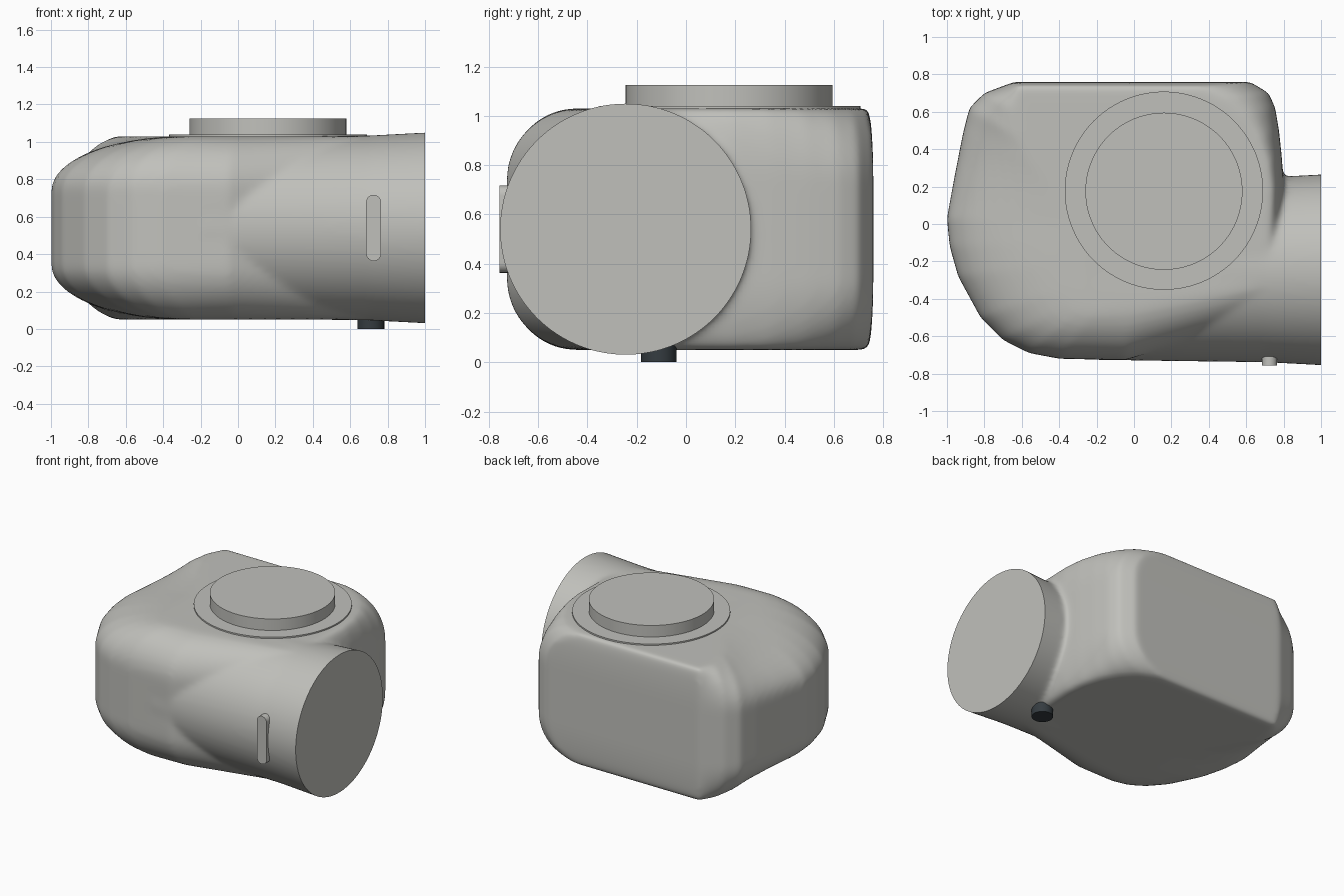
import bpy, bmesh, math
from mathutils import Vector, Matrix

if "Cube" in bpy.data.objects:
    bpy.data.objects.remove(bpy.data.objects["Cube"])

MID = 0.54  # height of the horizontal symmetry plane


def material(name, rgb):
    m = bpy.data.materials.new(name)
    m.diffuse_color = (*rgb, 1)
    m.use_nodes = True
    m.node_tree.nodes["Principled BSDF"].inputs["Base Color"].default_value = m.diffuse_color
    return m


GREY = material("casing grey", (0.53, 0.53, 0.50))
DARK = material("dark plug", (0.035, 0.045, 0.052))


def make(name, bm, mat):
    bmesh.ops.recalc_face_normals(bm, faces=bm.faces)
    me = bpy.data.meshes.new(name)
    bm.to_mesh(me)
    bm.free()
    ob = bpy.data.objects.new(name, me)
    bpy.context.collection.objects.link(ob)
    me.materials.append(mat)
    return ob


def smooth(ob, angle=35):
    bpy.ops.object.select_all(action='DESELECT')
    ob.select_set(True)
    bpy.context.view_layer.objects.active = ob
    bpy.ops.object.shade_smooth_by_angle(angle=math.radians(angle))


def loft(bm, rings):
    rows = [[bm.verts.new(p) for p in r] for r in rings]
    n = len(rows[0])
    for a, b in zip(rows, rows[1:]):
        for i in range(n):
            j = (i + 1) % n
            bm.faces.new((a[i], a[j], b[j], b[i]))
    bm.faces.new(rows[0][::-1])
    bm.faces.new(rows[-1])


def disc(name, x, y, z0, z1, r, mat, n=96):
    bm = bmesh.new()
    bmesh.ops.create_cone(bm, cap_ends=True, segments=n, radius1=r, radius2=r, depth=z1 - z0,
                          matrix=Matrix.Translation((x, y, (z0 + z1) / 2)))
    ob = make(name, bm, mat)
    smooth(ob)
    return ob


# Casing body: plan outline at mid height, paired with the smaller outline at top and bottom
plan = [((-0.64, 0.76), (-0.62, 0.735)), ((-0.80, 0.70), (-0.64, 0.60)), ((-0.88, 0.62), (-0.60, 0.45)),
        ((-0.915, 0.48), (-0.50, 0.30)), ((-0.96, 0.25), (-0.38, 0.15)), ((-1.0, 0.03), (-0.30, 0.0)),
        ((-0.985, -0.12), (-0.30, -0.1)), ((-0.94, -0.28), (-0.30, -0.2)), ((-0.82, -0.50), (-0.29, -0.32)),
        ((-0.70, -0.62), (-0.27, -0.39)), ((-0.56, -0.69), (-0.25, -0.43)), ((-0.40, -0.72), (-0.2, -0.45)),
        ((-0.05, -0.728), (0.0, -0.43)), ((0.75, -0.50), (0.70, -0.30)), ((0.80, -0.1), (0.71, -0.1)),
        ((0.80, 0.20), (0.725, 0.18)), ((0.79, 0.36), (0.705, 0.32)), ((0.775, 0.50), (0.65, 0.46)),
        ((0.755, 0.62), (0.56, 0.58)), ((0.72, 0.70), (0.45, 0.67)), ((0.62, 0.76), (0.30, 0.73))]
levels = []
for k in range(13):
    a = math.pi / 2 * k / 12
    levels.append((0.20 + 0.29 * math.sin(a), 1 - math.cos(a)))
levels = [(-d, t) for d, t in reversed(levels)] + levels
bm = bmesh.new()
loft(bm, [[Vector((*f, MID + d)).lerp(Vector((*s, MID + d)), t) for f, s in plan] for d, t in levels])

# Side tube, flaring slightly to its open end
tube = []
for x, r in ((-0.2, 0.482), (0.3, 0.489), (0.7, 0.494), (1.06, 0.513)):
    tube.append([(x, -0.245 + r * math.cos(i * math.tau / 96), MID + r * math.sin(i * math.tau / 96))
                 for i in range(96)])
loft(bm, tube)
casing = make("casing", bm, GREY)

# Fuse both forms with soft fillets
rm = casing.modifiers.new("fuse", 'REMESH')
rm.mode = 'VOXEL'
rm.voxel_size = 0.016
sm = casing.modifiers.new("fillet", 'SMOOTH')
sm.factor = 0.5
sm.iterations = 14
bpy.context.view_layer.objects.active = casing
for m in list(casing.modifiers):
    bpy.ops.object.modifier_apply(modifier=m.name)

# Cut the tube off flat
bm = bmesh.new()
bm.from_mesh(casing.data)
cut = bmesh.ops.bisect_plane(bm, geom=bm.verts[:] + bm.edges[:] + bm.faces[:], plane_co=(1, 0, 0),
                             plane_no=(1, 0, 0), clear_outer=True)
rim = [e for e in cut["geom_cut"] if isinstance(e, bmesh.types.BMEdge)]
bmesh.ops.contextual_create(bm, geom=rim)
bmesh.ops.recalc_face_normals(bm, faces=bm.faces)
bm.to_mesh(casing.data)
bm.free()
casing.data.materials.clear()
casing.data.materials.append(GREY)
smooth(casing, 40)

# Top collar and flange, bottom plug
disc("top_collar", 0.16, 0.178, 0.98, 1.04, 0.53, GREY)
disc("top_flange", 0.16, 0.175, 1.0, 1.125, 0.42, GREY)
disc("bottom_plug", 0.71, -0.11, 0.0, 0.09, 0.072, DARK, 48)

# Slot-shaped indicator on the front of the tube
bm = bmesh.new()
outline = []
for i in range(26):
    a = math.pi * (i if i < 13 else i - 1) / 12
    outline.append((0.725 + 0.04 * math.cos(a), MID + (0.137 if i < 13 else -0.137) + 0.04 * math.sin(a)))
loft(bm, [[(x, y, z) for x, z in outline] for y in (-0.69, -0.757)])
smooth(make("front_indicator", bm, GREY))
